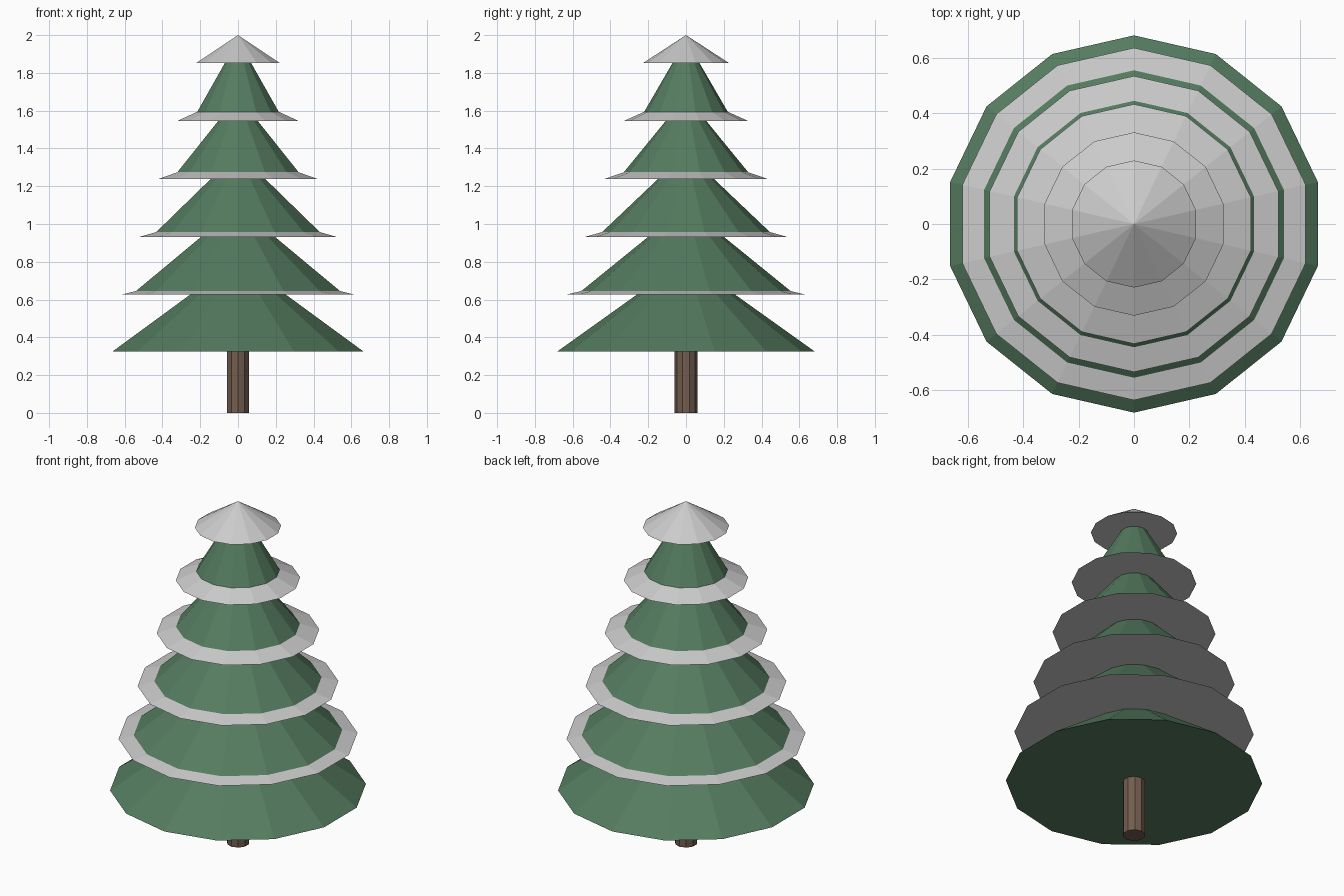
import bpy

if "Cube" in bpy.data.objects:
    bpy.data.objects.remove(bpy.data.objects["Cube"])

SIDES = 14


def material(name, rgb):
    m = bpy.data.materials.new(name)
    m.diffuse_color = (*rgb, 1)
    m.use_nodes = True
    m.node_tree.nodes["Principled BSDF"].inputs["Base Color"].default_value = m.diffuse_color
    return m


green = material("needles", (0.09, 0.2, 0.115))
white = material("snow", (0.85, 0.85, 0.88))
brown = material("bark", (0.17, 0.11, 0.075))


def cone(name, sides, r1, r2, z1, z2, mat):
    bpy.ops.mesh.primitive_cone_add(vertices=sides, radius1=r1, radius2=r2,
                                    depth=z2 - z1, location=(0, 0, (z1 + z2) / 2))
    ob = bpy.context.object
    ob.name = name
    ob.data.materials.append(mat)
    return ob


# Trunk
cone("trunk", 10, 0.06, 0.06, 0, 0.42, brown)

# Branch tiers: base radius, base height, radius where the next snow layer sits
tiers = [(0.68, 0.326, 0.26), (0.564, 0.637, 0.20), (0.455, 0.947, 0.148),
         (0.344, 1.256, 0.108), (0.234, 1.572, 0.072)]

for i, (r, z, r_top) in enumerate(tiers):
    snow_z = 0.626 + 0.3063 * i
    # Carry each tier's slope slightly into the layer above
    end = snow_z + 0.04
    r_end = r + (r_top - r) * (end - z) / (snow_z - z)
    cone(f"branch_tier_{i + 1}", SIDES, r, r_end, z, end, green)
    # Flat-bottomed snow layer above the tier; the last one is the cap
    name = "snow_cap" if i == 4 else f"snow_layer_{i + 1}"
    top = 2.0 if i == 4 else snow_z + 0.149
    cone(name, SIDES, 0.635 - 0.1015 * i, 0, snow_z, top, white)
